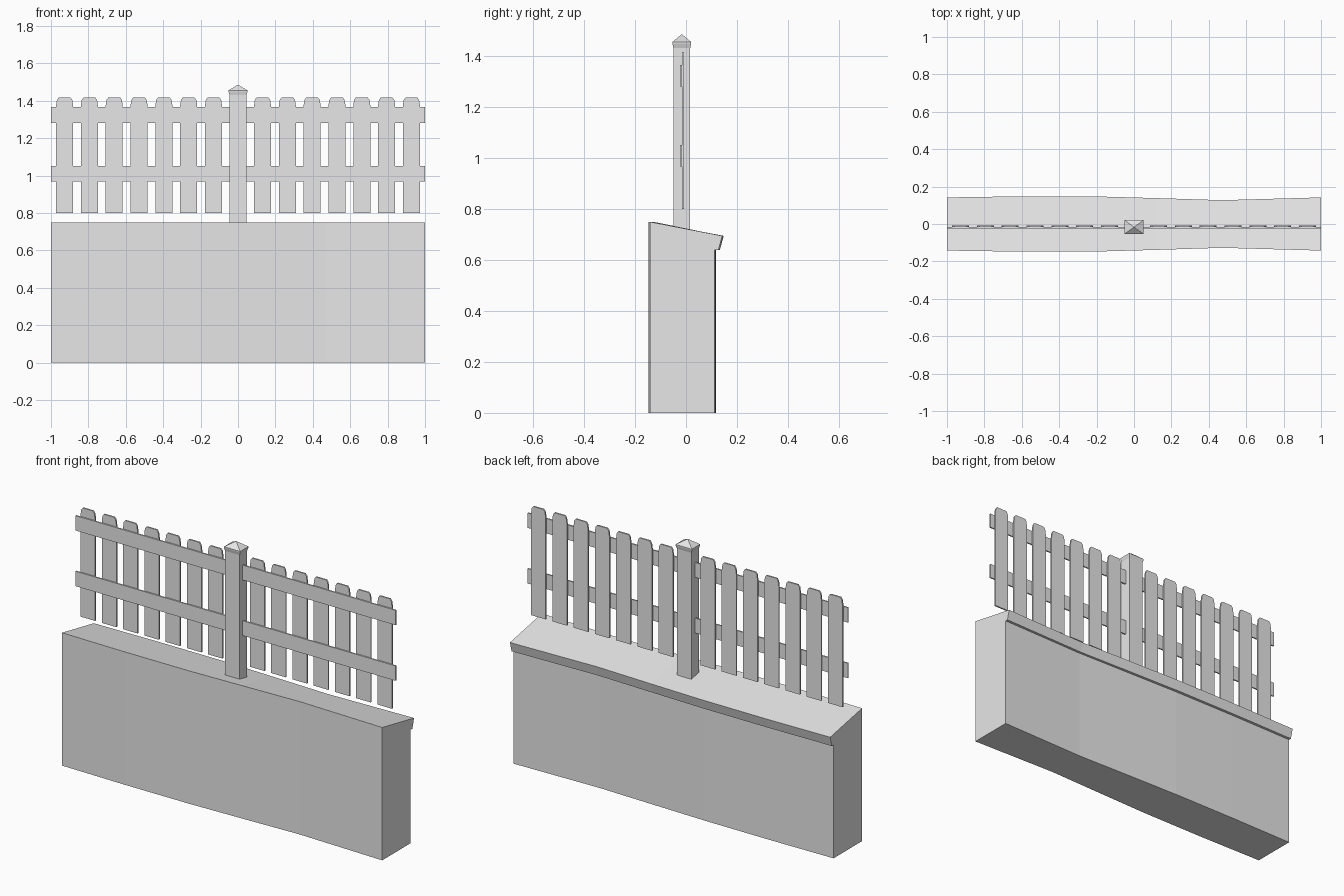
import bpy, bmesh

if "Cube" in bpy.data.objects:
    bpy.data.objects.remove(bpy.data.objects["Cube"])

grey = bpy.data.materials.new("plain grey")
grey.diffuse_color = (0.8, 0.8, 0.8, 1)
grey.use_nodes = True
grey.node_tree.nodes["Principled BSDF"].inputs["Base Color"].default_value = grey.diffuse_color


def loft(name, rings):
    """Closed solid through matching rings of points, capped at both ends."""
    bm = bmesh.new()
    vs = [[bm.verts.new(p) for p in r] for r in rings]
    n = len(rings[0])
    bm.faces.new(vs[0])
    bm.faces.new(vs[-1])
    for a, b in zip(vs, vs[1:]):
        for i in range(n):
            j = (i + 1) % n
            bm.faces.new((a[i], a[j], b[j], b[i]))
    bmesh.ops.recalc_face_normals(bm, faces=bm.faces)
    me = bpy.data.meshes.new(name)
    bm.to_mesh(me)
    bm.free()
    me.materials.append(grey)
    ob = bpy.data.objects.new(name, me)
    bpy.context.collection.objects.link(ob)
    return ob


def box(name, x0, x1, y0, y1, z0, z1):
    return loft(name, [[(x0, y0, z), (x1, y0, z), (x1, y1, z), (x0, y1, z)]
                       for z in (z0, z1)])


# Wall: sloped coping with a back lip, thickness varying along its length
profile = [(-0.148, 0), (-0.148, 0.75), (0.148, 0.695), (0.133, 0.64),
           (0.117, 0.64), (0.117, 0)]
stations = [(-1, 0.96), (-0.6, 1.0), (-0.2, 0.995), (0.12, 0.935),
            (0.47, 0.86), (1, 0.96)]
loft("wall", [[(x, y * s, z) for y, z in profile] for x, s in stations])

# Post with a flared collar and a shallow pyramid cap
PY = -0.0165


def square(hx, hy, z):
    return [(sx * hx, PY + sy * hy, z)
            for sx, sy in ((-1, -1), (1, -1), (1, 1), (-1, 1))]


loft("post", [square(0.045, 0.033, 0.70), square(0.045, 0.033, 1.432)])
loft("post_cap", [square(0.045, 0.033, 1.432), square(0.051, 0.037, 1.450),
                  square(0.051, 0.037, 1.456), square(0.001, 0.001, 1.486)])

# Rails
for label, z0, z1 in (("lower_rail", 0.968, 1.052), ("upper_rail", 1.282, 1.366)):
    box(label, -1, 1, -0.023, -0.0155, z0, z1)

# Pickets with clipped top corners
half = [(0.0455, 0.80), (0.0455, 1.375), (0.041, 1.405), (0.032, 1.417)]
outline = half + [(-x, z) for x, z in reversed(half)]
for side in (-1, 1):
    for i in range(7):
        cx = side * (0.131 + 0.1327 * i)
        loft("picket", [[(cx + x, y, z) for x, z in outline]
                        for y in (-0.0155, -0.007)])
